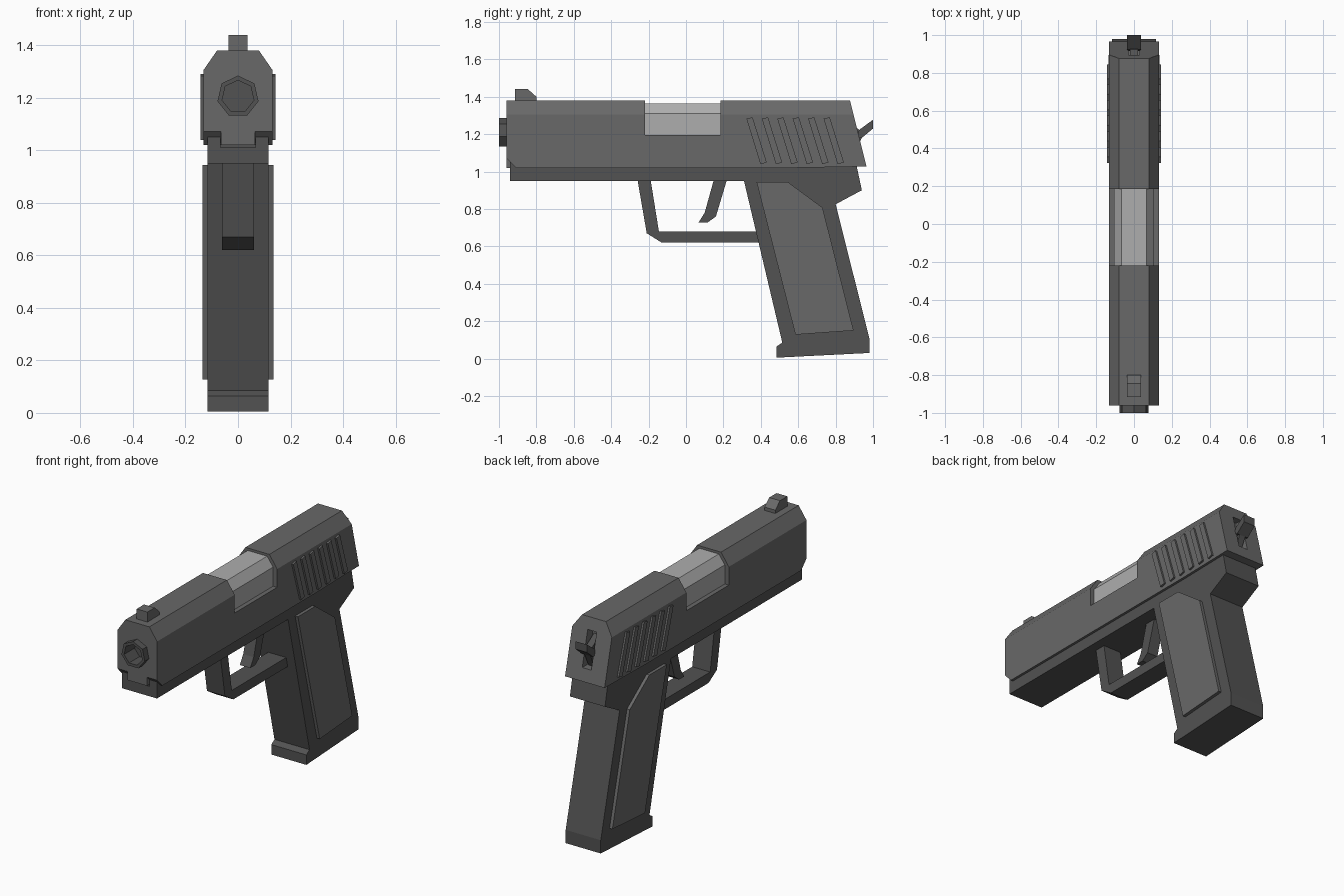
import bpy, bmesh, math
from mathutils import Vector

if "Cube" in bpy.data.objects:
    bpy.data.objects.remove(bpy.data.objects["Cube"])


def material(name, v):
    m = bpy.data.materials.new(name)
    m.diffuse_color = (v, v, v, 1)
    m.use_nodes = True
    m.node_tree.nodes["Principled BSDF"].inputs["Base Color"].default_value = m.diffuse_color
    return m


SLIDE = material("slide_grey", 0.14)
FRAME = material("frame_grey", 0.085)
STEEL = material("light_steel", 0.42)


def finish(name, bm, mat):
    bmesh.ops.recalc_face_normals(bm, faces=bm.faces)
    me = bpy.data.meshes.new(name)
    bm.to_mesh(me)
    bm.free()
    ob = bpy.data.objects.new(name, me)
    bpy.context.collection.objects.link(ob)
    if mat:
        me.materials.append(mat)
    return ob


def prism(points, offset):
    """Extrude a closed planar outline along a vector."""
    bm = bmesh.new()
    face = bm.faces.new([bm.verts.new(p) for p in points])
    ext = bmesh.ops.extrude_face_region(bm, geom=[face], use_keep_orig=True)
    bmesh.ops.translate(bm, vec=offset,
                        verts=[g for g in ext["geom"] if isinstance(g, bmesh.types.BMVert)])
    return bm


def side(name, yz, x0, x1, mat=None):
    return finish(name, prism([(x0, y, z) for y, z in yz], (x1 - x0, 0, 0)), mat)


def along(name, xz, y0, y1, mat=None):
    return finish(name, prism([(x, y0, z) for x, z in xz], (0, y1 - y0, 0)), mat)


def rect(a0, a1, b0, b1):
    return [(a0, b0), (a1, b0), (a1, b1), (a0, b1)]


def heptagon(r, zc=1.205):
    return [(r * math.cos(math.pi / 2 + k * math.tau / 7),
             zc + r * math.sin(math.pi / 2 + k * math.tau / 7)) for k in range(7)]


def cut(ob, cutter):
    cutter.hide_render = True
    mod = ob.modifiers.new("cut", 'BOOLEAN')
    mod.operation, mod.solver, mod.object = 'DIFFERENCE', 'EXACT', cutter
    bpy.context.view_layer.objects.active = ob
    bpy.ops.object.modifier_apply(modifier=mod.name)
    bpy.data.objects.remove(cutter)


# Slide: side profile, then the two long top edges sliced off
W = 0.132
bm = prism([(-W, y, z) for y, z in [(-0.96, 1.072), (-0.91, 1.02), (0.58, 1.02), (0.965, 1.027),
                                    (0.877, 1.38), (-0.96, 1.38)]], (2 * W, 0, 0))
for s in (-1, 1):
    res = bmesh.ops.bisect_plane(bm, geom=bm.verts[:] + bm.edges[:] + bm.faces[:],
                                 plane_co=Vector((s * W, 0, 1.305)),
                                 plane_no=Vector((s * 0.075, 0, 0.052)), clear_outer=True)
    bmesh.ops.edgenet_fill(bm, edges=[g for g in res["geom_cut"] if isinstance(g, bmesh.types.BMEdge)])
slide = finish("slide", bm, SLIDE)
cut(slide, side("port_cutter", rect(-0.22, 0.185, 1.195, 1.5), -0.3, 0.3))
cut(slide, along("muzzle_cutter", heptagon(0.07), -1.1, -0.89))
cut(slide, side("hammer_slot_cutter", rect(0.85, 1.1, 1.1, 1.31), -0.03, 0.03))
along("slide_tongue", rect(-0.065, 0.065, 1.02, 1.09), -0.96, -0.88, SLIDE)

# Muzzle tube and the chamber block seen through the port
muzzle = along("muzzle", heptagon(0.08), -1.0, -0.88, FRAME)
cut(muzzle, along("bore_cutter", heptagon(0.062), -1.1, -0.9))
along("chamber", [(-0.105, 1.18), (0.105, 1.18), (0.105, 1.31), (0.065, 1.365),
                  (-0.065, 1.365), (-0.105, 1.31)], -0.222, 0.187, STEEL)

# Frame with grip, and a notch in its nose for the slide tongue
frame = side("frame", [(-0.94, 0.95), (0.31, 0.95), (0.515, 0.085), (0.485, 0.065), (0.485, 0.005),
                       (0.98, 0.03), (0.98, 0.11), (0.80, 0.825), (0.94, 0.9), (0.908, 1.05),
                       (-0.94, 1.05)], -0.117, 0.117, FRAME)
cut(frame, side("nose_cutter", rect(-1.1, -0.88, 1.01, 1.2), -0.066, 0.066))

# Trigger guard and trigger
side("trigger_guard", [(-0.26, 0.96), (-0.21, 0.67), (-0.13, 0.62), (0.42, 0.62), (0.42, 0.68),
                       (-0.145, 0.68), (-0.19, 0.96)], -0.06, 0.06, FRAME)
side("trigger", [(0.15, 0.96), (0.22, 0.96), (0.16, 0.76), (0.115, 0.727), (0.067, 0.727),
                 (0.10, 0.78)], -0.035, 0.035, FRAME)

# Front sight
side("front_sight", [(-0.915, 1.37), (-0.915, 1.44), (-0.845, 1.44), (-0.80, 1.4), (-0.80, 1.37)],
     -0.036, 0.036, SLIDE)

# Hammer: thin arm in the slot with a wider spur
side("hammer_arm", [(0.84, 1.1), (0.9, 1.1), (0.94, 1.18), (0.925, 1.225), (0.84, 1.28)],
     -0.02, 0.02, FRAME)
side("hammer_spur", [(0.915, 1.185), (0.94, 1.18), (1.0, 1.23), (1.0, 1.277), (0.925, 1.222)],
     -0.038, 0.038, FRAME)

# Grip panels and raised grip ribs on both sides
for s, label in ((-1, "left"), (1, "right")):
    side(f"grip_panel_{label}", [(0.377, 0.945), (0.543, 0.945), (0.73, 0.807), (0.896, 0.15),
                                 (0.585, 0.128)], s * 0.11, s * 0.136, SLIDE)
    for i in range(6):
        d = 0.0825 * i
        side(f"slide_rib_{label}_{i + 1}", [(0.323 + d, 1.283), (0.356 + d, 1.29), (0.432 + d, 1.048),
                                            (0.398 + d, 1.04)], s * 0.12, s * 0.143, SLIDE)
